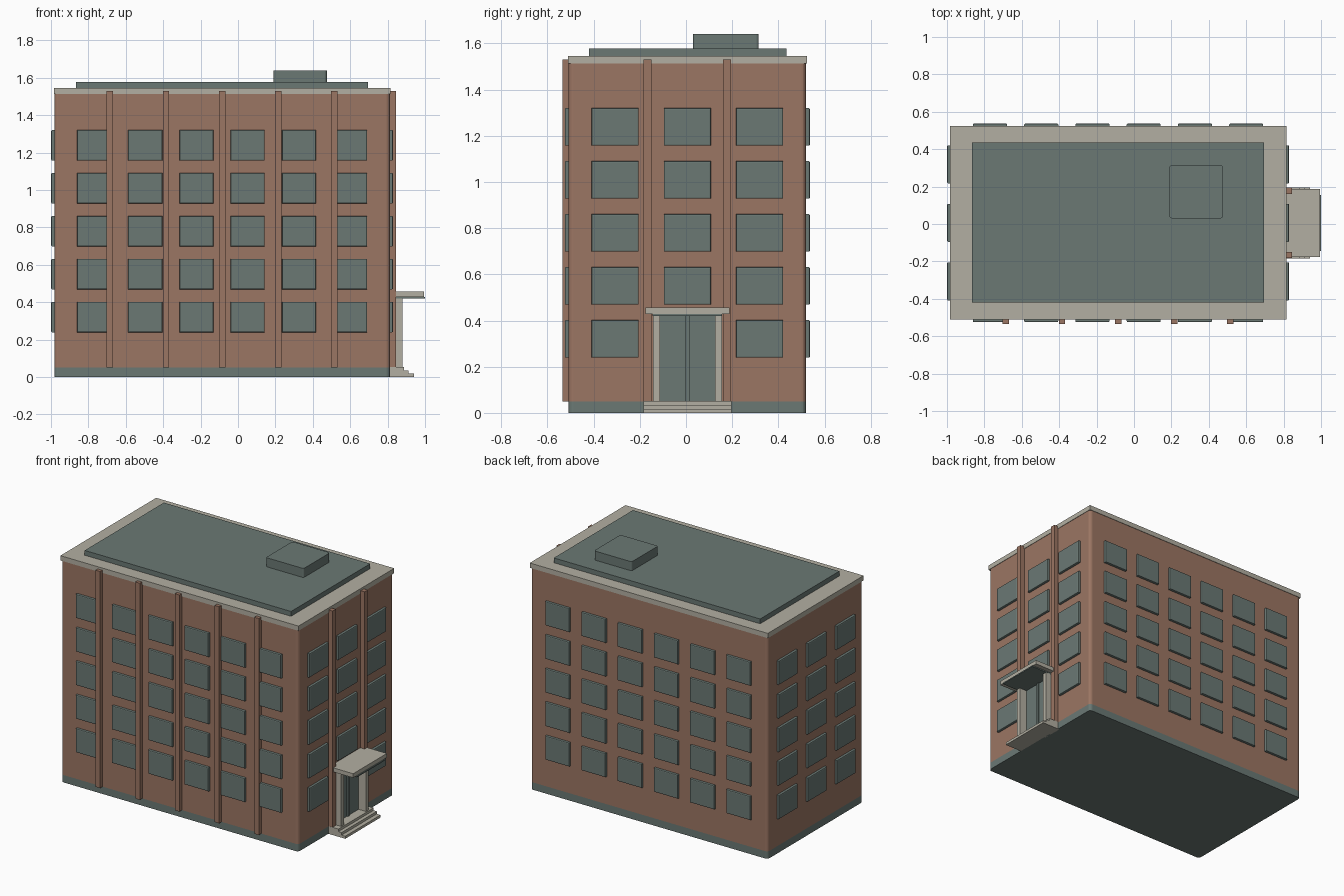
import bpy
import bmesh

old = bpy.data.objects.get("Cube")
if old:
    bpy.data.objects.remove(old, do_unlink=True)


def material(name, rgb):
    m = bpy.data.materials.new(name)
    m.use_nodes = True
    m.diffuse_color = (*rgb, 1)
    bsdf = m.node_tree.nodes["Principled BSDF"]
    bsdf.inputs["Base Color"].default_value = (*rgb, 1)
    bsdf.inputs["Roughness"].default_value = 0.8
    return m


BRICK = material("brick", (0.33, 0.18, 0.125))
SLATE = material("slate green", (0.145, 0.19, 0.175))
STONE = material("pale stone", (0.45, 0.43, 0.36))


def box(name, xs, ys, zs, mat, bevel=0.0, segments=1, pick=None):
    """Box from ranges; pick chooses the edges to bevel."""
    bm = bmesh.new()
    bmesh.ops.create_cube(bm, size=1)
    for v in bm.verts:
        v.co = [r[0] + (c + 0.5) * (r[1] - r[0]) for c, r in zip(v.co, (xs, ys, zs))]
    if bevel:
        edges = [e for e in bm.edges if pick(*[v.co for v in e.verts])]
        bmesh.ops.bevel(bm, geom=edges, offset=bevel, segments=segments,
                        profile=0.5, affect='EDGES')
    mesh = bpy.data.meshes.new(name)
    bm.to_mesh(mesh)
    bm.free()
    mesh.materials.append(mat)
    obj = bpy.data.objects.new(name, mesh)
    bpy.context.collection.objects.link(obj)
    return obj


def upright(a, b):
    return abs(a.z - b.z) > 0.001


def span(centre, width):
    return (centre - width / 2, centre + width / 2)


# Main block: plinth, brick walls, cornice
X0, X1, Y0, Y1 = -0.982, 0.812, -0.508, 0.520
MID = 0.006
BASE, WALL, CORNICE, ROOF = 0.05, 1.512, 1.545, 1.578
box("plinth", (X0, X1), (Y0, Y1), (0, BASE), SLATE, 0.02, 4, upright)
box("brick_walls", (X0, X1), (Y0, Y1), (BASE, WALL), BRICK, 0.02, 4, upright)
box("cornice", (X0 - 0.003, X1 + 0.003), (Y0 - 0.003, Y1 + 0.003),
    (WALL, CORNICE), STONE)

# Roof deck and rooftop housing
box("roof_deck", (-0.865, 0.695), (-0.42, 0.435), (CORNICE, ROOF), SLATE)
box("roof_housing", (0.19, 0.475), (0.03, 0.315), (ROOF, 1.64), SLATE,
    0.012, 3, upright)

# Pilasters on the front and around the entrance
for i in range(5):
    box("front_pilaster", span(-0.685 + 0.3 * i, 0.034), (-0.535, Y0 + 0.01),
        (BASE, 1.53), BRICK)
for side in (-1, 1):
    box("entrance_pilaster", (X1 - 0.01, 0.844), span(MID + side * 0.172, 0.034),
        (BASE, 1.53), BRICK)


# Projecting windows with softened outer rims
def window(name, wall, centre, z):
    zs = (z, z + 0.163)
    axis = 0 if wall in ("left", "right") else 1
    face = {"front": Y0, "back": Y1, "left": X0, "right": X1}[wall]
    out = 1 if wall in ("back", "right") else -1
    outer = face + out * 0.017
    depth = tuple(sorted((face - out * 0.01, outer)))
    along = span(centre, 0.204 if axis == 0 else 0.182)
    xs, ys = (depth, along) if axis == 0 else (along, depth)
    box(name, xs, ys, zs, SLATE, 0.006, 2,
        lambda a, b: abs(a[axis] - outer) < 0.001 and abs(b[axis] - outer) < 0.001)


for row in range(5):
    z = 0.239 + 0.2295 * row
    for col in range(6):
        for wall in ("front", "back"):
            window(wall + "_window", wall, -0.77 + 0.274 * col, z)
    for col in (-1, 0, 1):
        window("left_window", "left", MID + 0.313 * col, z)
        if row or col:
            window("right_window", "right", MID + 0.313 * col, z)

# Entrance steps
for i, front in enumerate((0.94, 0.912, 0.888)):
    box("entrance_step", (X1 - 0.01, front), span(MID, 0.38),
        (i * 0.0175, (i + 1) * 0.0175), STONE)

# Double door with a central post, flanked by columns
for side in (-1, 1):
    box("door_leaf", (X1 - 0.01, X1 + 0.012), span(MID + side * 0.064, 0.11),
        (BASE, 0.425), SLATE)
    box("entrance_column", (X1 - 0.01, 0.88), span(MID + side * 0.134, 0.03),
        (BASE, 0.425), STONE)
box("door_post", (X1 - 0.01, X1 + 0.02), span(MID, 0.018), (BASE, 0.425), SLATE)

# Canopy with a dark soffit
box("canopy", (X1 - 0.01, 0.994), span(MID, 0.364), (0.428, 0.456), STONE)
box("canopy_soffit", (X1 - 0.01, 1.0), span(MID, 0.30), (0.42, 0.428), SLATE)
